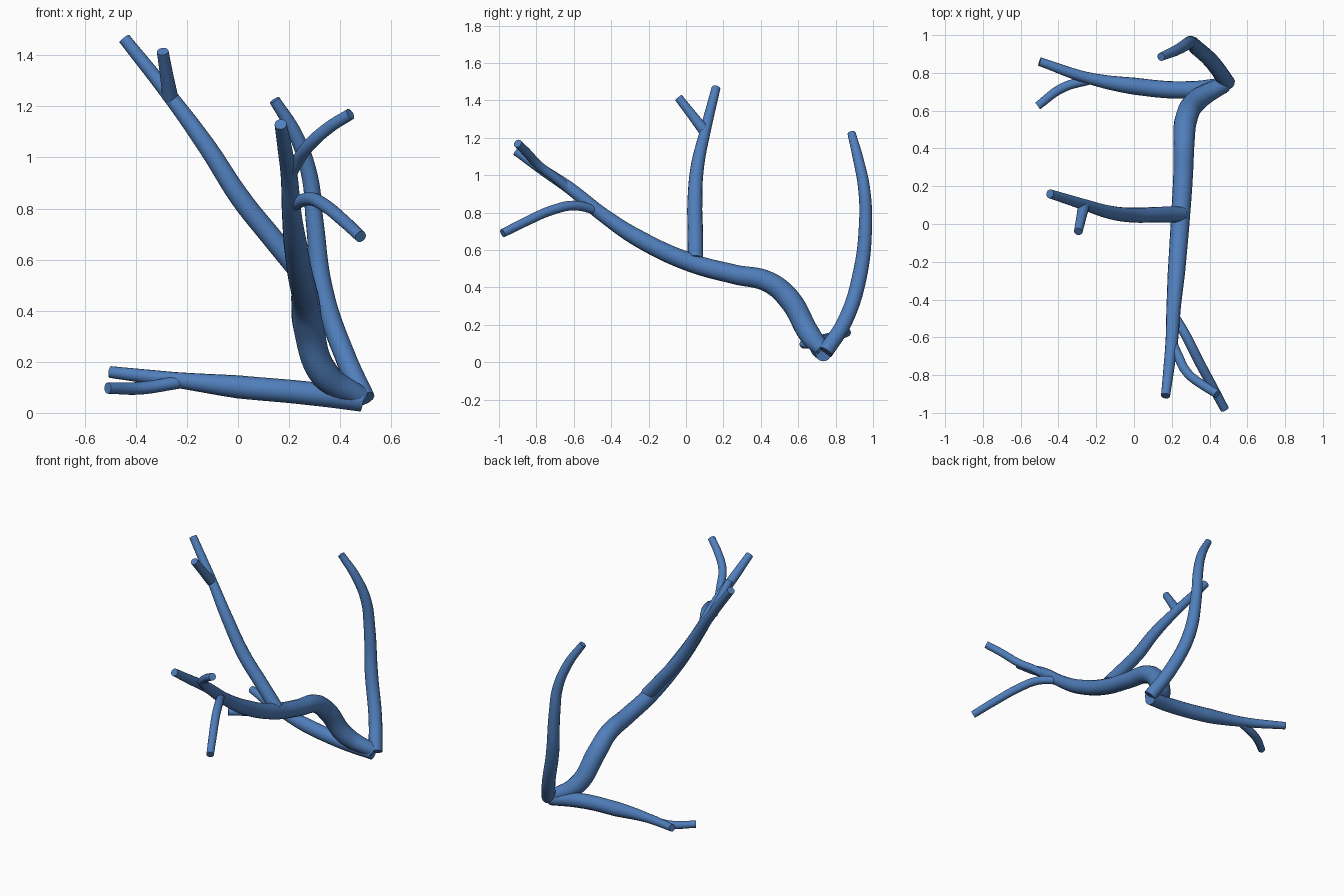
import bpy
import math

# Single bark colour
blue = bpy.data.materials.new("branch_blue")
blue.diffuse_color = (0.08, 0.21, 0.5, 1.0)


def branch(name, points):
    """Tapered round tube through (x, y, z, radius) points, with flat cut ends."""
    curve = bpy.data.curves.new(name, 'CURVE')
    curve.dimensions = '3D'
    curve.bevel_depth = 1.0
    curve.bevel_resolution = 6
    curve.resolution_u = 8
    curve.use_fill_caps = True
    spline = curve.splines.new('BEZIER')
    spline.bezier_points.add(len(points) - 1)
    for bp, (x, y, z, r) in zip(spline.bezier_points, points):
        bp.co = (x, y, z)
        bp.radius = r
        bp.handle_left_type = bp.handle_right_type = 'AUTO'
    obj = bpy.data.objects.new(name, curve)
    bpy.context.collection.objects.link(obj)
    curve.materials.append(blue)
    bpy.ops.object.select_all(action='DESELECT')
    obj.select_set(True)
    bpy.context.view_layer.objects.active = obj
    bpy.ops.object.convert(target='MESH')
    bpy.ops.object.shade_smooth_by_angle(angle=math.radians(40))


# Main stem, rising from the foot and running forward
branch("main_stem", [
    (0.48, 0.74, 0.06, 0.042), (0.34, 0.66, 0.15, 0.058), (0.275, 0.55, 0.34, 0.06),
    (0.265, 0.44, 0.43, 0.056), (0.26, 0.26, 0.47, 0.052), (0.245, 0.02, 0.535, 0.05),
    (0.225, -0.25, 0.66, 0.046), (0.21, -0.44, 0.785, 0.038), (0.20, -0.62, 0.93, 0.033),
    (0.185, -0.76, 1.025, 0.029), (0.167, -0.91, 1.13, 0.024)])

# Two twigs at the forward tip of the stem
branch("front_upper_twig", [
    (0.20, -0.62, 0.92, 0.024), (0.23, -0.69, 0.98, 0.025), (0.28, -0.785, 1.05, 0.025),
    (0.36, -0.85, 1.12, 0.024), (0.44, -0.90, 1.17, 0.023)])
branch("front_lower_twig", [
    (0.205, -0.47, 0.81, 0.024), (0.28, -0.60, 0.838, 0.026), (0.34, -0.72, 0.812, 0.026),
    (0.41, -0.85, 0.755, 0.025), (0.48, -0.98, 0.69, 0.023)])

# Tall branch from the middle of the stem, with a fork
branch("middle_branch", [
    (0.25, 0.05, 0.545, 0.042), (0.13, 0.05, 0.69, 0.041), (0.01, 0.047, 0.84, 0.04),
    (-0.12, 0.06, 1.04, 0.036), (-0.27, 0.105, 1.245, 0.029), (-0.445, 0.16, 1.465, 0.024)])
branch("middle_twig", [
    (-0.265, 0.10, 1.235, 0.031), (-0.28, 0.03, 1.325, 0.026), (-0.295, -0.04, 1.415, 0.023)])

# Low branch along the ground, with a fork
branch("low_branch", [
    (0.485, 0.735, 0.047, 0.042), (0.29, 0.71, 0.075, 0.046), (0.0, 0.73, 0.102, 0.045),
    (-0.25, 0.775, 0.13, 0.03), (-0.5, 0.86, 0.16, 0.023)])
branch("low_twig", [
    (-0.23, 0.765, 0.12, 0.025), (-0.38, 0.72, 0.097, 0.025), (-0.51, 0.625, 0.097, 0.022)])

# Upright branch at the back
branch("back_branch", [
    (0.495, 0.745, 0.055, 0.042), (0.42, 0.85, 0.22, 0.041), (0.335, 0.93, 0.47, 0.04),
    (0.30, 0.96, 0.75, 0.035), (0.28, 0.952, 0.93, 0.032), (0.225, 0.92, 1.09, 0.028),
    (0.143, 0.885, 1.225, 0.022)])
